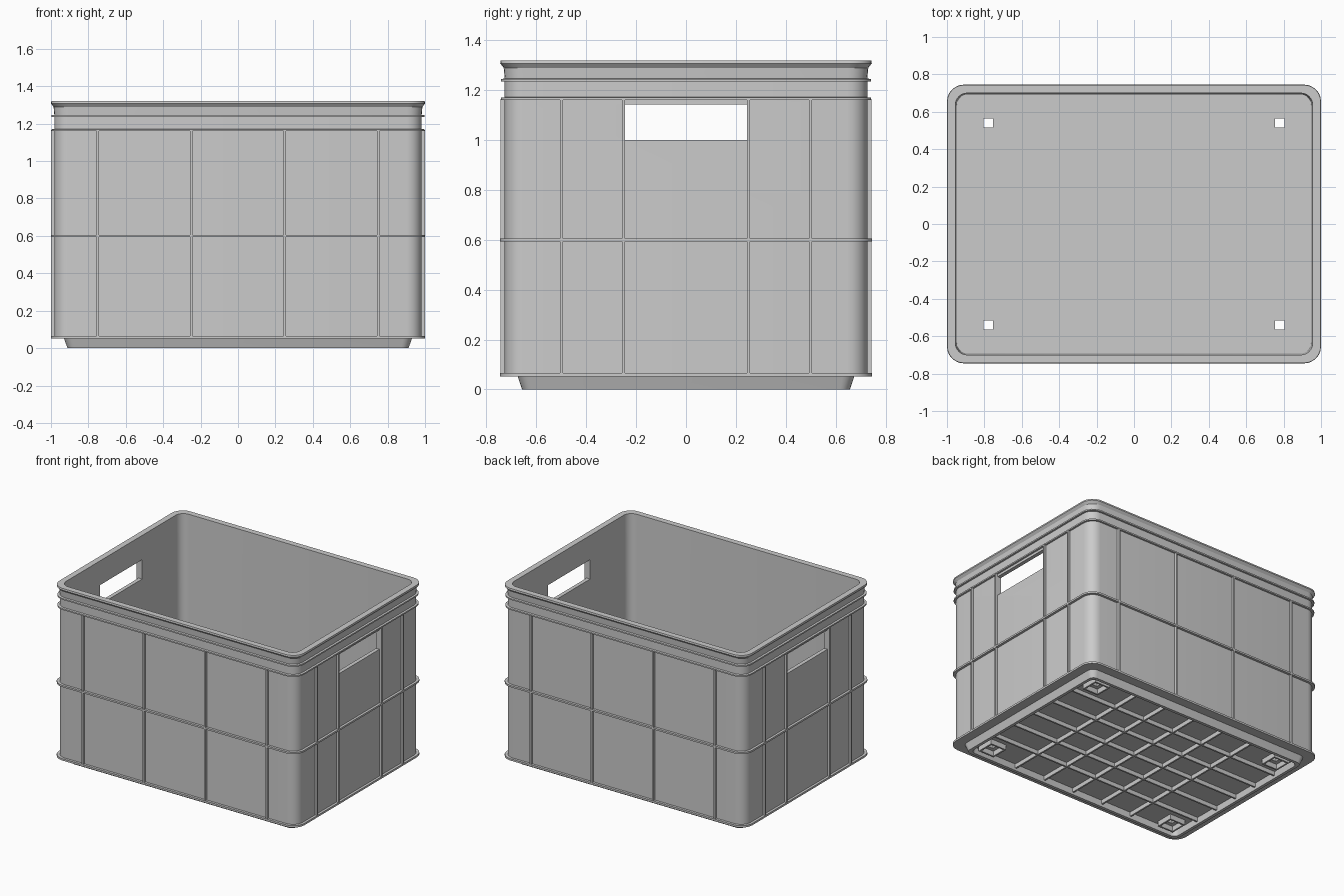
import bpy, bmesh
from math import cos, sin, pi, radians
from mathutils import Matrix, Vector

if "Cube" in bpy.data.objects:
    bpy.data.objects.remove(bpy.data.objects["Cube"])

HX, HY, TOP = 1.0, 0.745, 1.32


def finish(name, bm, smooth=False):
    bmesh.ops.recalc_face_normals(bm, faces=bm.faces)
    mesh = bpy.data.meshes.new(name)
    bm.to_mesh(mesh)
    bm.free()
    ob = bpy.data.objects.new(name, mesh)
    bpy.context.collection.objects.link(ob)
    if smooth:
        bpy.ops.object.select_all(action='DESELECT')
        ob.select_set(True)
        bpy.context.view_layer.objects.active = ob
        bpy.ops.object.shade_smooth_by_angle(angle=radians(30))
    return ob


def add_box(bm, lo, hi):
    lo, hi = Vector(lo), Vector(hi)
    m = Matrix.Translation((lo + hi) / 2) @ Matrix.Diagonal((*(hi - lo), 1))
    bmesh.ops.create_cube(bm, size=1, matrix=m)


def rounded_loop(bm, inset, z, n=6):
    hx, hy, r = HX - inset, HY - inset, max(0.09 - inset * 0.6, 0.04)
    pts = []
    for q, (sx, sy) in enumerate(((1, 1), (-1, 1), (-1, -1), (1, -1))):
        for i in range(n + 1):
            a = q * pi / 2 + i / n * pi / 2
            pts.append(bm.verts.new((sx * (hx - r) + r * cos(a),
                                     sy * (hy - r) + r * sin(a), z)))
    return pts


def loft(profile):
    bm = bmesh.new()
    loops = [rounded_loop(bm, *p) for p in profile]
    for a, b in zip(loops, loops[1:]):
        for i in range(len(a)):
            j = (i + 1) % len(a)
            bm.faces.new((a[i], a[j], b[j], b[i]))
    bm.faces.new(loops[0])
    bm.faces.new(loops[-1])
    return bm


# Crate shell: foot, flange, wall with belts, rim, inner wall and floor
shell = loft([
    (0.115, 0.045), (0.11, 0.0), (0.088, 0.0), (0.07, 0.052),
    (0.0, 0.052), (0.0, 0.066), (0.018, 0.066),
    (0.018, 0.593), (0.0, 0.593), (0.0, 0.606), (0.018, 0.606),
    (0.018, 1.16), (0.004, 1.16), (0.004, 1.17), (0.018, 1.172),
    (0.018, 1.235), (0.004, 1.235), (0.004, 1.245), (0.018, 1.247),
    (0.014, 1.29), (0.0, 1.308), (0.002, TOP), (0.045, TOP),
    (0.052, 0.066)])
shell = finish("crate_shell", shell)

# Cutters for the two hand holes and the four floor holes
SOCKETS = [(sx * 0.78, sy * 0.54) for sx in (-1, 1) for sy in (-1, 1)]
cut = bmesh.new()
add_box(cut, (-1.2, -0.245, 1.0), (1.2, 0.245, 1.142))
for x, y in SOCKETS:
    add_box(cut, (x - 0.025, y - 0.025, -0.1), (x + 0.025, y + 0.025, 0.2))
cutter = finish("hole_cutter", cut)
cutter.hide_render = True
mod = shell.modifiers.new("holes", 'BOOLEAN')
mod.operation, mod.solver, mod.object = 'DIFFERENCE', 'EXACT', cutter
bpy.context.view_layer.objects.active = shell
shell.select_set(True)
bpy.ops.object.modifier_apply(modifier=mod.name)
bpy.data.objects.remove(cutter)
bpy.ops.object.select_all(action='DESELECT')
shell.select_set(True)
bpy.context.view_layer.objects.active = shell
bpy.ops.object.shade_smooth_by_angle(angle=radians(30))

# Thin vertical ribs on all four walls
W = 0.006
bm = bmesh.new()
for s in (-1, 1):
    for x in (-0.75, -0.25, 0.25, 0.75):
        y0, y1 = sorted((s * (HY - 0.03), s * (HY - 0.001)))
        add_box(bm, (x - W, y0, 0.06), (x + W, y1, 1.165))
    for y in (-0.5, -0.251, 0.251, 0.5):
        x0, x1 = sorted((s * (HX - 0.03), s * (HX - 0.001)))
        add_box(bm, (x0, y - W, 0.06), (x1, y + W, 1.165))
finish("wall_ribs", bm)

# Grid of ribs under the floor
bm = bmesh.new()
for x in (-0.5, -0.25, 0, 0.25, 0.5):
    add_box(bm, (x - W, -0.63, 0.015), (x + W, 0.63, 0.05))
for y in (-0.4, -0.2, 0, 0.2, 0.4):
    add_box(bm, (-0.885, y - W, 0.015), (0.885, y + W, 0.05))
finish("floor_ribs", bm)

# Square collars around the floor holes
bm = bmesh.new()
A, B = 0.065, 0.053
for x, y in SOCKETS:
    for s in (-1, 1):
        p, q = sorted((s * A, s * B))
        add_box(bm, (x + p, y - A, 0.008), (x + q, y + A, 0.05))
        add_box(bm, (x - B, y + p, 0.008), (x + B, y + q, 0.05))
finish("floor_sockets", bm)
